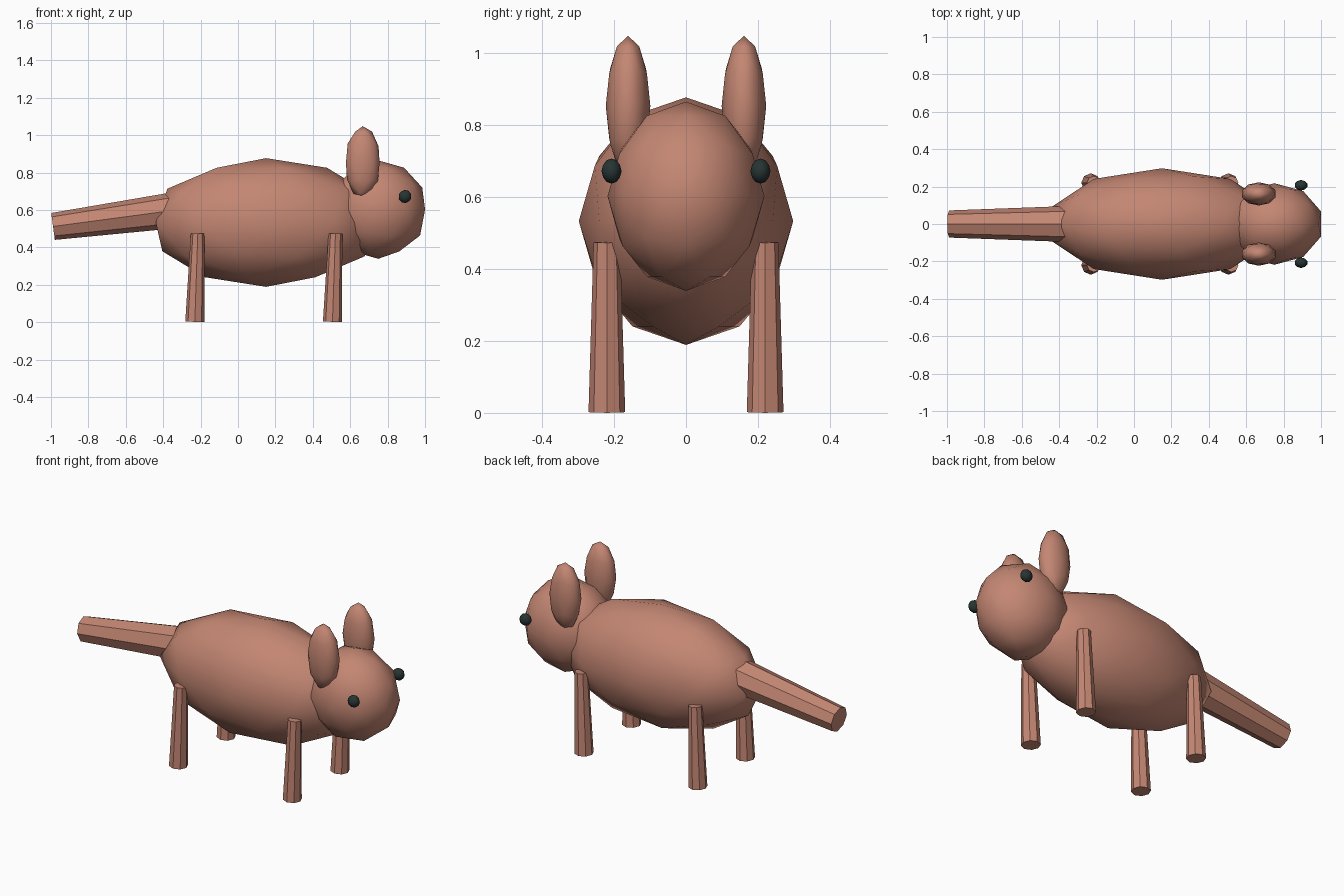
import bpy
from mathutils import Vector

if "Cube" in bpy.data.objects:
    bpy.data.objects.remove(bpy.data.objects["Cube"])


def material(name, color):
    m = bpy.data.materials.new(name)
    m.diffuse_color = (*color, 1)
    m.use_nodes = True
    m.node_tree.nodes["Principled BSDF"].inputs["Base Color"].default_value = m.diffuse_color
    return m


FUR = material("fur", (0.55, 0.24, 0.17))
DARK = material("eye_dark", (0.02, 0.035, 0.033))


def ball(name, center, radii, mat=FUR):
    """Smooth low-poly ellipsoid."""
    bpy.ops.mesh.primitive_ico_sphere_add(subdivisions=2, radius=1, location=center)
    o = bpy.context.object
    o.name = name
    o.scale = radii
    bpy.ops.object.transform_apply(location=False, rotation=False, scale=True)
    bpy.ops.object.shade_smooth()
    o.data.materials.append(mat)


def limb(name, start, end, r_start, r_end):
    """Flat-faced eight-sided tapered limb between two points."""
    a, b = Vector(start), Vector(end)
    axis = b - a
    bpy.ops.mesh.primitive_cone_add(vertices=8, radius1=r_start, radius2=r_end,
                                    depth=axis.length, location=(a + b) / 2)
    o = bpy.context.object
    o.name = name
    o.rotation_euler = Vector((0, 0, 1)).rotation_difference(axis).to_euler()
    o.data.materials.append(FUR)


# Trunk and head
ball("body", (0.15, 0, 0.533), (0.62, 0.298, 0.344))
ball("head", (0.75, 0, 0.602), (0.263, 0.218, 0.263))

# Paired parts
for side, s in (("right", -1), ("left", 1)):
    ball(f"{side}_ear", (0.667, s * 0.161, 0.853), (0.0945, 0.062, 0.195))
    ball(f"{side}_eye", (0.893, s * 0.207, 0.672), (0.035, 0.028, 0.035), DARK)
    for end, x in (("front", 0.505), ("back", -0.231)):
        limb(f"{end}_{side}_leg", (x, s * 0.22, 0.002), (x + 0.016, s * 0.22, 0.474),
             0.051, 0.037)

# Tail, thicker where it enters the body
limb("tail", (-0.989, 0, 0.512), (-0.3, 0, 0.604), 0.0725, 0.098)
